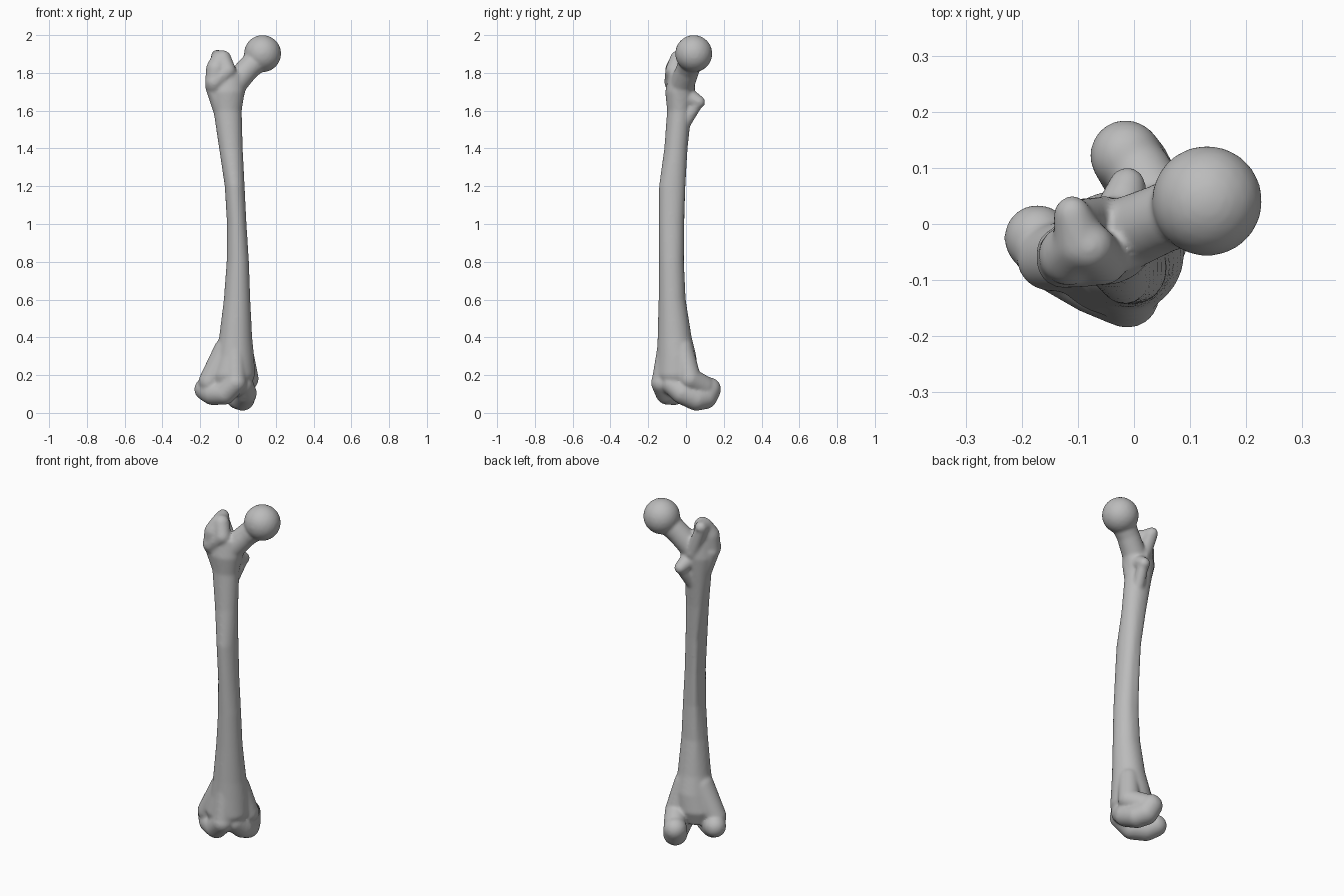
import bpy, bmesh, math
from mathutils import Vector, Matrix

cube = bpy.data.objects.get("Cube")
if cube:
    bpy.data.objects.remove(cube, do_unlink=True)

bone = bpy.data.materials.new("bone_grey")
bone.use_nodes = True
colour = (0.5, 0.5, 0.5, 1)
bone.diffuse_color = colour
bone.node_tree.nodes["Principled BSDF"].inputs["Base Color"].default_value = colour

bm = bmesh.new()


def blob(part, centre, radius):
    verts = bmesh.ops.create_icosphere(part, subdivisions=3, radius=radius)["verts"]
    bmesh.ops.translate(part, verts=verts, vec=centre)


def merge(part):
    mesh = bpy.data.meshes.new("part")
    part.to_mesh(mesh)
    part.free()
    bm.from_mesh(mesh)
    bpy.data.meshes.remove(mesh)


def chain(*balls):
    """Tapered rounded limb running through balls given as (x, y, z, radius)."""
    for a, b in zip(balls, balls[1:]):
        part = bmesh.new()
        blob(part, a[:3], a[3])
        blob(part, b[:3], b[3])
        hull = bmesh.ops.convex_hull(part, input=part.verts[:])
        unused = {g for g in hull["geom_interior"] if isinstance(g, bmesh.types.BMVert)}
        bmesh.ops.delete(part, geom=list(unused), context="VERTS")
        merge(part)


# Shaft: oval sections (z, x min, x max, y min, y max) with a ridge along the back
SECTIONS = [
    (0.12, -0.13, 0.06, -0.14, 0.03),
    (0.20, -0.15, 0.09, -0.165, 0.06),
    (0.30, -0.12, 0.085, -0.155, 0.055),
    (0.40, -0.10, 0.075, -0.15, 0.03),
    (0.60, -0.075, 0.065, -0.145, -0.002),
    (0.80, -0.06, 0.058, -0.143, -0.012),
    (1.00, -0.058, 0.045, -0.143, -0.012),
    (1.20, -0.07, 0.035, -0.143, -0.004),
    (1.40, -0.10, 0.025, -0.115, 0.008),
    (1.60, -0.13, 0.02, -0.10, 0.03),
    (1.70, -0.15, 0.035, -0.11, 0.04),
    (1.80, -0.14, 0.03, -0.09, 0.03),
]
SIDES = 40
rings = []
for z, x0, x1, y0, y1 in SECTIONS:
    ridge = 0.018 * max(0, 1 - abs(z - 1) / 0.65)
    ring = []
    for i in range(SIDES):
        t = math.tau * i / SIDES
        swell = ridge * math.exp(-((t - math.radians(130)) / 0.35) ** 2)
        x = (x0 + x1) / 2 + ((x1 - x0) / 2 + swell) * math.cos(t)
        y = (y0 + y1) / 2 + ((y1 - y0) / 2 + swell) * math.sin(t)
        ring.append(bm.verts.new((x, y, z)))
    rings.append(ring)
for low, high in zip(rings, rings[1:]):
    for i in range(SIDES):
        j = (i + 1) % SIDES
        bm.faces.new((low[i], low[j], high[j], high[i]))
bm.faces.new(rings[0][::-1])
bm.faces.new(rings[-1])

# Head and neck
head = bmesh.new()
blob(head, (0.13, 0.041, 1.902), 0.099)
merge(head)
chain((0.12, 0.035, 1.885, 0.068), (0.05, 0.01, 1.82, 0.062),
      (-0.02, -0.02, 1.74, 0.066), (-0.045, -0.03, 1.6, 0.058))

# Greater trochanter: outer mass, front ridge and hooked tip
chain((-0.125, -0.06, 1.74, 0.05), (-0.115, -0.055, 1.82, 0.055),
      (-0.095, -0.035, 1.87, 0.048), (-0.11, 0.018, 1.89, 0.033))
chain((-0.125, -0.065, 1.75, 0.05), (-0.055, -0.065, 1.81, 0.045),
      (-0.08, -0.04, 1.875, 0.045))
chain((-0.13, -0.05, 1.73, 0.045), (-0.08, -0.035, 1.58, 0.045))
chain((-0.11, 0.01, 1.88, 0.035), (-0.05, 0.01, 1.72, 0.04))

# Lesser trochanter
chain((-0.012, 0.068, 1.645, 0.034), (-0.03, 0.0, 1.68, 0.05))
chain((-0.012, 0.062, 1.64, 0.03), (-0.04, -0.03, 1.5, 0.035))

# Outer condyle, from the rear lobe round to the front lip
chain((-0.172, -0.025, 0.125, 0.06), (-0.135, -0.06, 0.105, 0.064),
      (-0.07, -0.1, 0.105, 0.062), (-0.012, -0.128, 0.16, 0.058))
chain((-0.15, -0.06, 0.165, 0.06), (-0.06, -0.055, 0.33, 0.07))
chain((-0.012, -0.125, 0.18, 0.055), (-0.015, -0.095, 0.36, 0.055))

# Inner condyle
chain((-0.015, 0.122, 0.125, 0.064), (0.0, 0.1, 0.085, 0.066),
      (0.025, 0.055, 0.075, 0.064), (0.04, -0.02, 0.105, 0.06),
      (0.025, -0.075, 0.15, 0.055))
chain((0.01, 0.09, 0.14, 0.06), (0.05, 0.02, 0.18, 0.06), (0.02, -0.02, 0.34, 0.058))

# Fused surface
bmesh.ops.recalc_face_normals(bm, faces=bm.faces[:])
mesh = bpy.data.meshes.new("thigh_bone")
bm.to_mesh(mesh)
bm.free()
mesh.materials.append(bone)
mesh.polygons.foreach_set("use_smooth", [True] * len(mesh.polygons))
obj = bpy.data.objects.new("thigh_bone", mesh)
bpy.context.collection.objects.link(obj)

fuse = obj.modifiers.new("fuse", "REMESH")
fuse.mode = "VOXEL"
fuse.voxel_size = 0.007
fuse.use_smooth_shade = True
soften = obj.modifiers.new("soften", "SMOOTH")
soften.factor = 0.5
soften.iterations = 14
